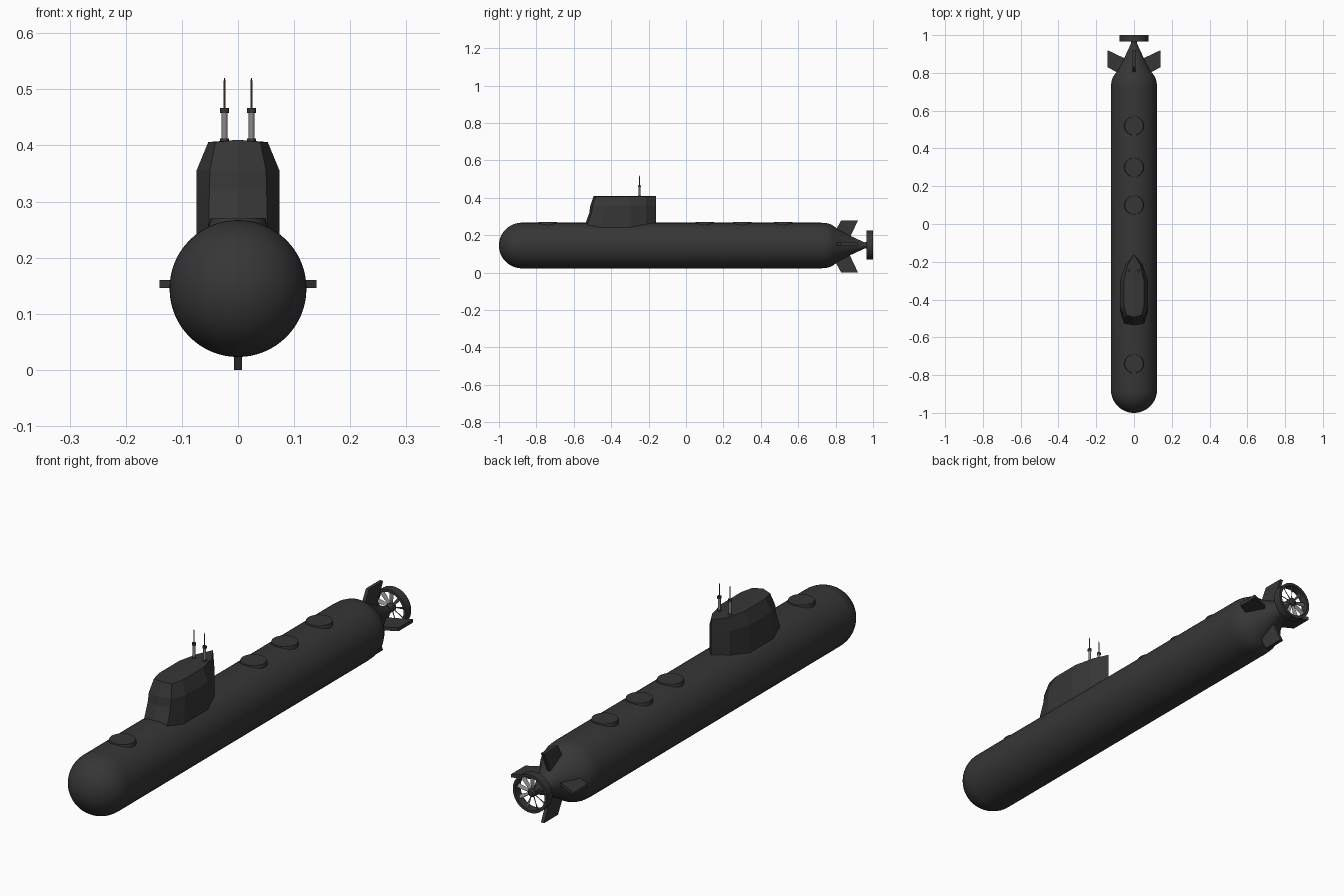
import bpy, bmesh, math
from mathutils import Matrix, Vector

if "Cube" in bpy.data.objects:
    bpy.data.objects.remove(bpy.data.objects["Cube"])

AXIS = 0.145   # hull axis height
PROP = 0.148   # propeller axis height


def material(name, c):
    m = bpy.data.materials.new(name)
    m.diffuse_color = (*c, 1)
    m.use_nodes = True
    m.node_tree.nodes["Principled BSDF"].inputs["Base Color"].default_value = m.diffuse_color
    return m


DARK = material("dark hull grey", (0.037, 0.037, 0.037))
STEEL = material("steel grey", (0.25, 0.25, 0.25))
OLIVE = material("olive grey", (0.09, 0.095, 0.06))


def finish(name, bm, mat, smooth=None):
    bmesh.ops.recalc_face_normals(bm, faces=bm.faces)
    me = bpy.data.meshes.new(name)
    bm.to_mesh(me)
    bm.free()
    me.materials.append(mat)
    ob = bpy.data.objects.new(name, me)
    bpy.context.collection.objects.link(ob)
    if smooth:
        bpy.ops.object.select_all(action='DESELECT')
        ob.select_set(True)
        bpy.context.view_layer.objects.active = ob
        bpy.ops.object.shade_smooth_by_angle(angle=math.radians(smooth))
    return ob


def lathe(name, profile, z, mat, segs=48, closed=False):
    """Spin (radius, y) points around the y direction at height z."""
    bm = bmesh.new()
    vs = [bm.verts.new((r, y, z)) for r, y in profile]
    es = [bm.edges.new(p) for p in zip(vs, vs[1:])]
    if closed:
        es.append(bm.edges.new((vs[-1], vs[0])))
    bmesh.ops.spin(bm, geom=vs + es, cent=(0, 0, z), axis=(0, 1, 0),
                   angle=math.tau, steps=segs, use_merge=True)
    bmesh.ops.remove_doubles(bm, verts=bm.verts, dist=1e-5)
    return finish(name, bm, mat, 35)


def cylinder(name, loc, r1, r2, z0, z1, mat, segs):
    bm = bmesh.new()
    bmesh.ops.create_cone(bm, cap_ends=True, segments=segs, radius1=r1, radius2=r2,
                          depth=z1 - z0, matrix=Matrix.Translation((*loc, (z0 + z1) / 2)))
    return finish(name, bm, mat, 35)


# Hull: hemispherical nose, long tube, conical tail
R = 0.122
hull = [(R * math.sin(a), -1 + R - R * math.cos(a))
        for a in (i * math.pi / 32 for i in range(17))]
hull += [(R, 0.72), (0.120, 0.75), (0.114, 0.773), (0.104, 0.79), (0.088, 0.81),
         (0.051, 0.88), (0.016, 0.955), (0.014, 0.975), (0, 0.975)]
lathe("hull", hull, AXIS, DARK, 64)

# Deck hatches
for i, y in enumerate((-0.74, 0.10, 0.30, 0.52)):
    cylinder(f"deck_hatch_{i + 1}", (0, y), 0.054, 0.049, 0.245, 0.271, DARK, 32)

# Sail: mirrored plan outline lofted through five levels
# each row: z, front y, front corner x, shoulder y, side x
levels = [(0.20, -0.555, 0.053, -0.46, 0.074), (0.27, -0.535, 0.052, -0.45, 0.074),
          (0.32, -0.517, 0.051, -0.445, 0.074), (0.355, -0.512, 0.050, -0.445, 0.074),
          (0.406, -0.494, 0.040, -0.43, 0.053)]
bm = bmesh.new()
rings = []
for z, fy, fx, sy, sx in levels:
    half = [(0, fy), (fx, fy + 0.012), (sx, sy), (sx, -0.30),
            (sx * 0.62, -0.215), (0, -0.16)]
    pts = half + [(-x, y) for x, y in half[-2:0:-1]]
    rings.append([bm.verts.new((x, y, z + (0.004 if z > 0.4 and x == 0 else 0)))
                  for x, y in pts])
n = len(rings[0])
for a, b in zip(rings, rings[1:]):
    for i in range(n):
        bm.faces.new((a[i], a[(i + 1) % n], b[(i + 1) % n], b[i]))
top = rings[-1]
bm.faces.new(top[:6])
bm.faces.new(top[5:] + top[:1])
bm.faces.new(rings[0])
finish("sail", bm, DARK)

# Masts
for side, x in (("left", -0.024), ("right", 0.024)):
    at = (x, -0.248)
    cylinder(f"mast_foot_{side}", at, 0.008, 0.008, 0.40, 0.412, DARK, 12)
    cylinder(f"mast_tube_{side}", at, 0.0055, 0.0055, 0.40, 0.46, STEEL, 12)
    cylinder(f"mast_collar_{side}", at, 0.008, 0.008, 0.458, 0.467, DARK, 12)
    cylinder(f"mast_rod_{side}", at, 0.002, 0.002, 0.465, 0.515, OLIVE, 8)
    cylinder(f"mast_tip_{side}", at, 0.0015, 0.001, 0.515, 0.52, DARK, 8)

# Tail fins: one swept outline turned to four directions
for name, turn, z in (("right", 0, 0.153), ("top", 90, 0.14),
                      ("left", 180, 0.153), ("bottom", 270, 0.14)):
    bm = bmesh.new()
    face = bm.faces.new([bm.verts.new((x, y, -0.007)) for x, y in
                         ((0.03, 0.775), (0.085, 0.80), (0.14, 0.83),
                          (0.14, 0.92), (0.03, 0.868))])
    ext = bmesh.ops.extrude_face_region(bm, geom=[face])
    bmesh.ops.translate(bm, vec=(0, 0, 0.014),
                        verts=[v for v in ext["geom"] if isinstance(v, bmesh.types.BMVert)])
    bm.transform(Matrix.Translation((0, 0, z)) @
                 Matrix.Rotation(math.radians(-turn), 4, 'Y'))
    finish(f"tail_fin_{name}", bm, DARK)

# Propeller: shroud ring, hub and twisted blades
lathe("propeller_shroud", [(0.077, 0.966), (0.077, 1.0), (0.066, 1.0), (0.066, 0.966)],
      PROP, DARK, 40, closed=True)
lathe("propeller_hub", [(0, 0.955), (0.016, 0.955), (0.017, 0.99), (0.010, 0.997), (0, 0.998)],
      PROP, DARK, 24)
bm = bmesh.new()
BLADES = 9
for k in range(BLADES):
    rot = Matrix.Translation((0, 0, PROP)) @ Matrix.Rotation(math.tau * k / BLADES, 4, 'Y')
    loops = []
    for r, w, twist in ((0.012, 0.010, 65), (0.04, 0.015, 45), (0.068, 0.016, 35)):
        t = math.radians(twist)
        d = Vector((math.cos(t), math.sin(t), 0)) * w / 2
        nrm = Vector((-math.sin(t), math.cos(t), 0)) * 0.001
        c = Vector((0, 0.983, r))
        loops.append([bm.verts.new(rot @ p) for p in
                      (c - d - nrm, c + d - nrm, c + d + nrm, c - d + nrm)])
    for a, b in zip(loops, loops[1:]):
        for i in range(4):
            bm.faces.new((a[i], a[(i + 1) % 4], b[(i + 1) % 4], b[i]))
    bm.faces.new(loops[0])
    bm.faces.new(loops[-1])
finish("propeller_blades", bm, STEEL)
